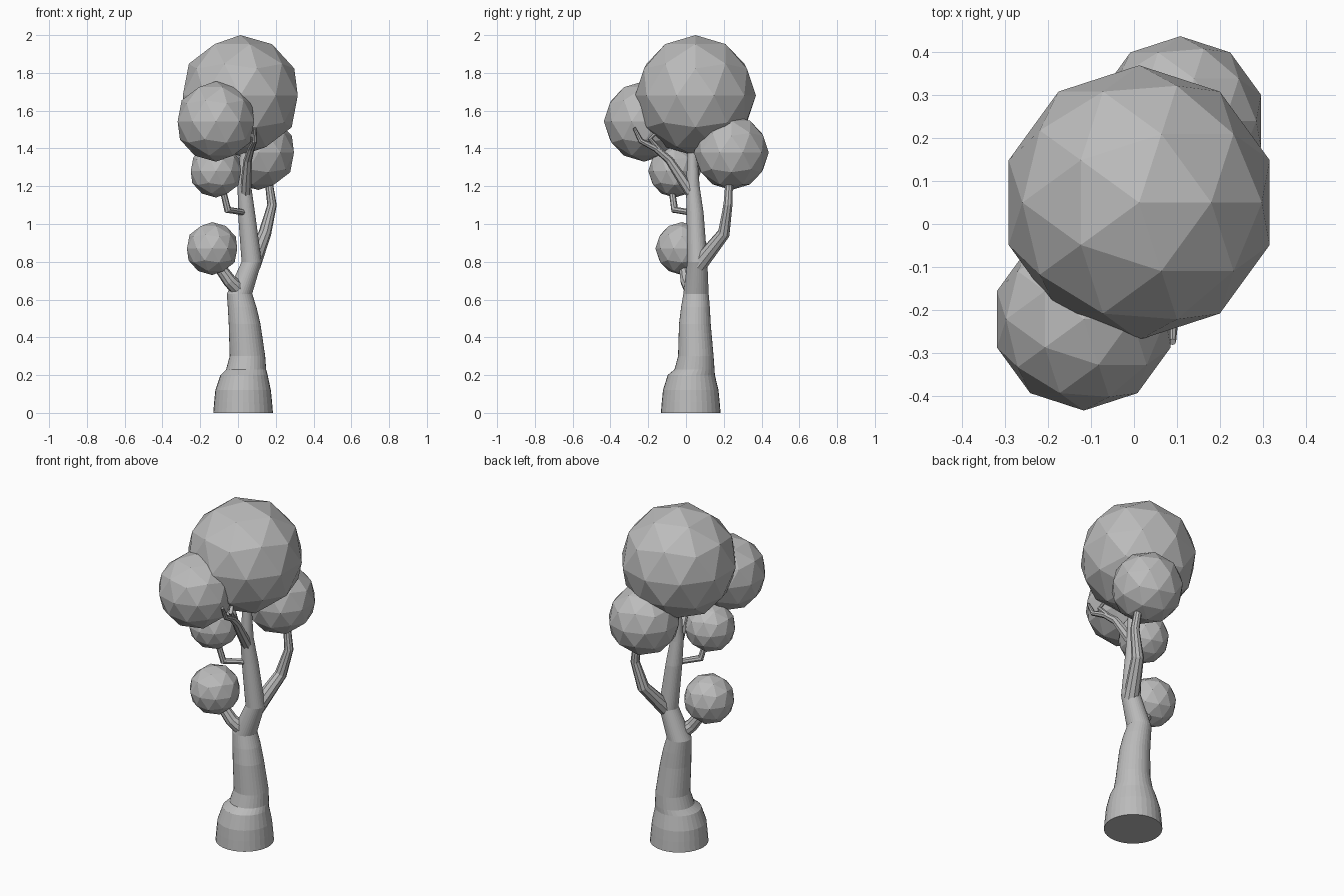
import bpy, bmesh, math
from mathutils import Vector

grey = bpy.data.materials.new("plain grey")
grey.diffuse_color = (0.5, 0.5, 0.5, 1)


def finish(name, bm):
    mesh = bpy.data.meshes.new(name)
    bmesh.ops.recalc_face_normals(bm, faces=bm.faces)
    bm.to_mesh(mesh)
    bm.free()
    mesh.materials.append(grey)
    obj = bpy.data.objects.new(name, mesh)
    bpy.context.collection.objects.link(obj)
    return obj


def tube(name, stations, sides, level=False):
    """Skin rings of (x, y, z, radius); level keeps the rings horizontal."""
    bm = bmesh.new()
    pts = [Vector(s[:3]) for s in stations]
    rings = []
    for i, p in enumerate(pts):
        along = pts[min(i + 1, len(pts) - 1)] - pts[max(i - 1, 0)]
        if level:
            along = Vector((0, 0, 1))
        turn = Vector((0, 0, 1)).rotation_difference(along.normalized())
        ring = []
        for k in range(sides):
            a = 2 * math.pi * k / sides
            ring.append(bm.verts.new(p + turn @ Vector((math.cos(a), math.sin(a), 0)) * stations[i][3]))
        rings.append(ring)
    for low, high in zip(rings, rings[1:]):
        for k in range(sides):
            n = (k + 1) % sides
            bm.faces.new((low[k], low[n], high[n], high[k]))
    bm.faces.new(rings[0][::-1])
    bm.faces.new(rings[-1])
    return finish(name, bm)


def foliage(name, x, y, z, radius):
    bm = bmesh.new()
    bmesh.ops.create_icosphere(bm, subdivisions=2, radius=radius)
    bmesh.ops.translate(bm, verts=bm.verts, vec=(x, y, z))
    return finish(name, bm)


# Trunk with a flared, stepped foot
tube("trunk", [
    (0.027, 0.025, 0.00, 0.158), (0.027, 0.025, 0.06, 0.153), (0.027, 0.025, 0.12, 0.147),
    (0.032, 0.028, 0.20, 0.125), (0.043, 0.045, 0.23, 0.106), (0.050, 0.052, 0.30, 0.094),
    (0.035, 0.047, 0.47, 0.084), (0.022, 0.050, 0.56, 0.076), (0.008, 0.053, 0.63, 0.067),
    (0.072, 0.060, 0.80, 0.053), (0.045, 0.048, 1.06, 0.045), (0.034, 0.036, 1.20, 0.036),
    (0.036, 0.034, 1.38, 0.025), (0.036, 0.034, 1.50, 0.020)], 32, level=True)

# Branches, each ending inside its foliage ball
tube("back_branch", [
    (0.075, 0.065, 0.78, 0.045), (0.142, 0.200, 0.95, 0.034),
    (0.180, 0.222, 1.10, 0.025), (0.155, 0.232, 1.28, 0.019)], 10)
tube("low_branch", [
    (0.030, 0.045, 0.63, 0.045), (-0.045, 0.005, 0.70, 0.036), (-0.110, -0.010, 0.79, 0.030)], 10)
tube("middle_branch", [
    (0.040, 0.030, 1.06, 0.016), (-0.055, -0.060, 1.075, 0.020), (-0.085, -0.078, 1.20, 0.016)], 8)
tube("front_branch", [
    (0.040, 0.030, 1.16, 0.030), (0.045, -0.030, 1.25, 0.027), (0.052, -0.090, 1.34, 0.022),
    (0.070, -0.160, 1.40, 0.018), (0.088, -0.240, 1.44, 0.014), (0.090, -0.275, 1.51, 0.008)], 8)
tube("front_twig", [
    (0.060, -0.120, 1.37, 0.016), (0.085, -0.190, 1.45, 0.012), (0.070, -0.150, 1.49, 0.008)], 8)

# Foliage balls
foliage("crown_foliage", 0.012, 0.05, 1.68, 0.32)
foliage("front_foliage", -0.117, -0.222, 1.543, 0.213)
foliage("back_foliage", 0.108, 0.24, 1.378, 0.198)
foliage("middle_foliage", -0.117, -0.06, 1.28, 0.14)
foliage("low_foliage", -0.137, -0.022, 0.87, 0.14)
